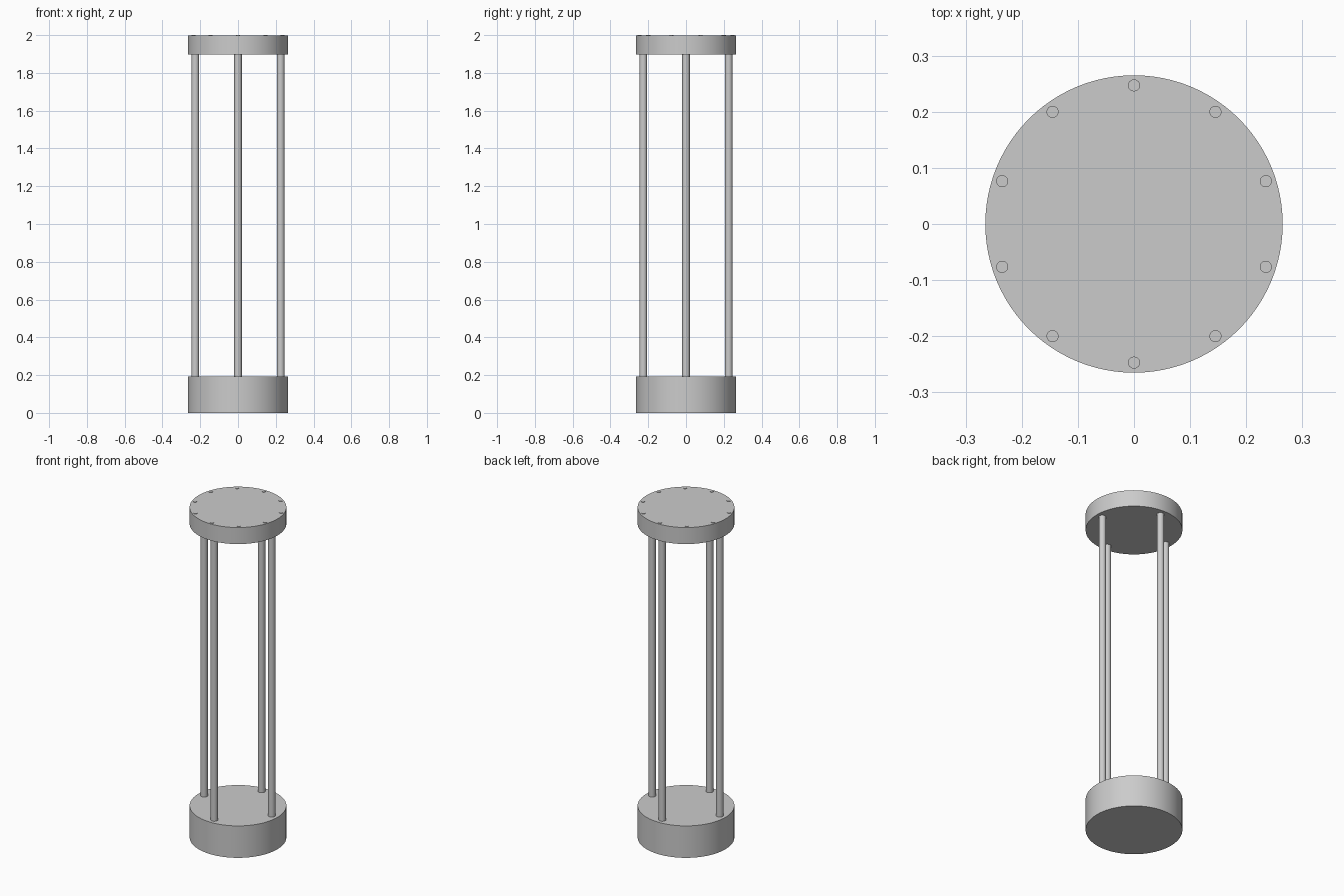
import bpy
from math import cos, sin, radians, pi

cube = bpy.data.objects.get("Cube")
if cube:
    bpy.data.objects.remove(cube, do_unlink=True)

# One plain grey for the whole stand
grey = bpy.data.materials.new("plain_grey")
grey.use_nodes = True
colour = (0.6, 0.6, 0.6, 1.0)
grey.diffuse_color = colour
grey.node_tree.nodes["Principled BSDF"].inputs["Base Color"].default_value = colour


def cylinder(name, radius, bottom, top, x=0.0, y=0.0, sides=96):
    """Upright cylinder between two heights, smooth round its side."""
    bpy.ops.mesh.primitive_cylinder_add(
        vertices=sides, radius=radius, depth=top - bottom,
        location=(x, y, (bottom + top) / 2))
    part = bpy.context.object
    part.name = name
    part.data.materials.append(grey)
    bpy.ops.object.shade_smooth_by_angle(angle=radians(30))
    return part


def ring(name, count, ring_radius, radius, bottom, top, sides):
    """Equal cylinders spaced round the centre, starting at the back."""
    for i in range(count):
        a = pi / 2 + 2 * pi * i / count
        cylinder(f"{name}_{i + 1}", radius, bottom, top,
                 ring_radius * cos(a), ring_radius * sin(a), sides)


BASE_TOP = 0.193
CAP_BOTTOM = 1.897
CAP_TOP = 1.997

# Base drum and top cap
cylinder("base", 0.265, 0.0, BASE_TOP)
cylinder("top_cap", 0.265, CAP_BOTTOM, CAP_TOP)

# Four posts joining base and cap
ring("post", 4, 0.226, 0.02, BASE_TOP - 0.01, CAP_BOTTOM + 0.01, 32)

# Ten low studs round the rim of the cap
ring("stud", 10, 0.247, 0.0107, CAP_TOP - 0.01, 2.0, 24)
